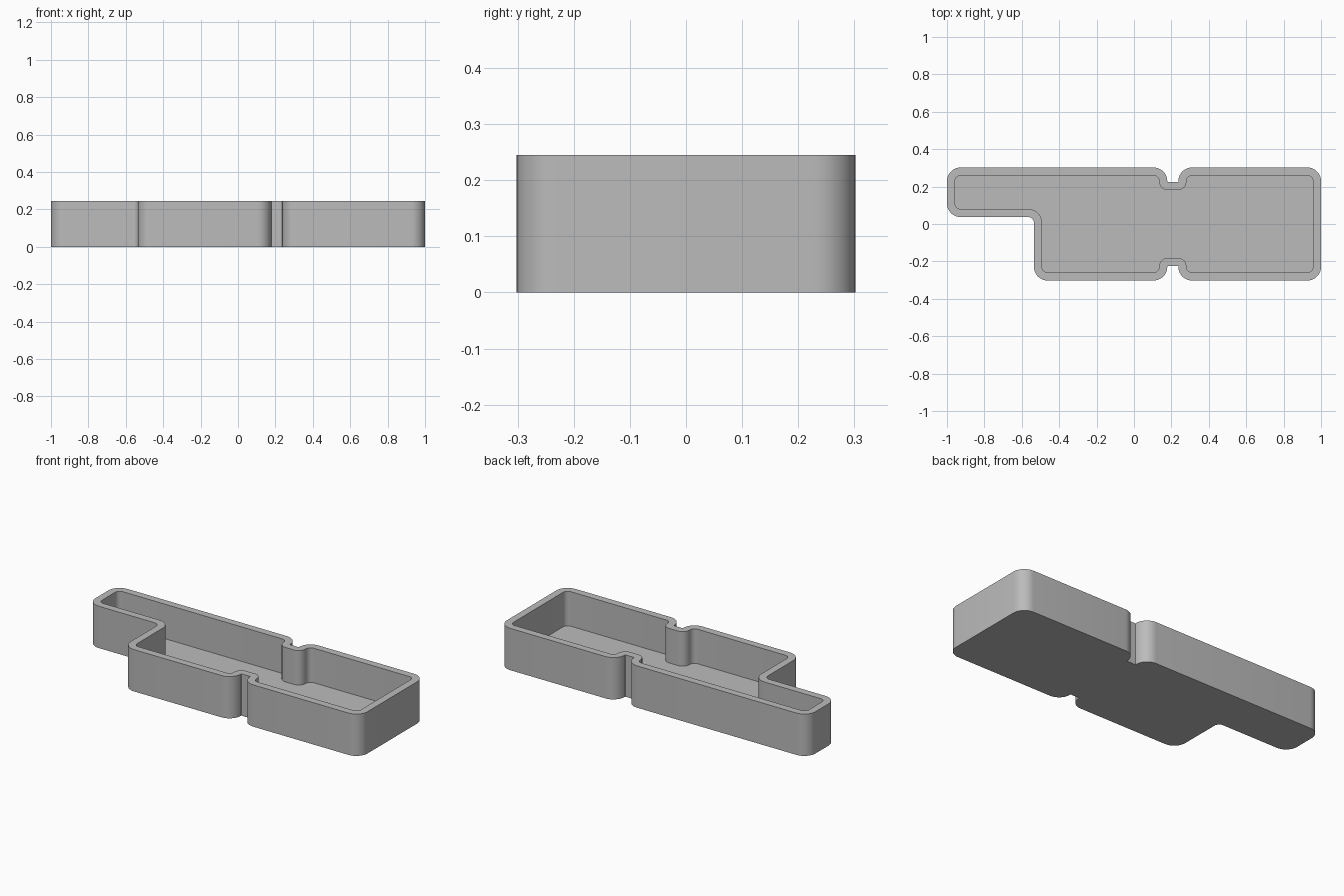
import bpy, bmesh, math
from mathutils import Vector

cube = bpy.data.objects.get("Cube")
if cube:
    bpy.data.objects.remove(cube, do_unlink=True)

HEIGHT, WALL, FLOOR = 0.245, 0.043, 0.043
HALF_Y, ROUND = 0.302, 0.073
NOTCH_L, NOTCH_R, NOTCH_Y = 0.178, 0.237, 0.224
STEP_X, STEP_Y = -0.535, 0.037
SEGMENTS = 10
SHARP = 0.002

# Outline corners, counter-clockwise: x, y, fillet radius
notch = [(NOTCH_L, HALF_Y, ROUND), (NOTCH_L, NOTCH_Y, SHARP),
         (NOTCH_R, NOTCH_Y, SHARP), (NOTCH_R, HALF_Y, ROUND)]
corners = [(STEP_X, -HALF_Y, ROUND)]
corners += [(x, -y, r) for x, y, r in notch]
corners += [(1, -HALF_Y, ROUND), (1, HALF_Y, ROUND)]
corners += notch[::-1]
corners += [(-1, HALF_Y, ROUND), (-1, STEP_Y, ROUND), (STEP_X, STEP_Y, 0.03)]


def rounded_outline(inset):
    """Outline moved inward by inset, with an arc at every right-angle corner."""
    points = []
    for i, (x, y, radius) in enumerate(corners):
        p = Vector((x, y))
        before = (p - Vector(corners[i - 1][:2])).normalized()
        after = (Vector(corners[(i + 1) % len(corners)][:2]) - p).normalized()
        turn = 1 if before.cross(after) > 0 else -1
        # the arc centre is shared by the outer and the inner wall
        centre = p + (after - before) * radius
        r = radius - turn * inset
        for k in range(SEGMENTS + 1):
            a = math.pi / 2 * k / SEGMENTS
            points.append(centre + (before * math.sin(a) - after * math.cos(a)) * r)
    return points


def ring(bm, inset, z):
    return [bm.verts.new((p.x, p.y, z)) for p in rounded_outline(inset)]


# Open tray: base, outer wall, rim, inner wall, floor
bm = bmesh.new()
rings = [ring(bm, 0, 0), ring(bm, 0, HEIGHT),
         ring(bm, WALL, HEIGHT), ring(bm, WALL, FLOOR)]
for low, high in zip(rings, rings[1:]):
    for i in range(len(low)):
        j = (i + 1) % len(low)
        bm.faces.new((low[i], low[j], high[j], high[i]))
bm.faces.new(rings[0][::-1])
bm.faces.new(rings[-1])
mesh = bpy.data.meshes.new("tray")
bm.to_mesh(mesh)
bm.free()
tray = bpy.data.objects.new("tray", mesh)
bpy.context.collection.objects.link(tray)

# Plain grey
grey = bpy.data.materials.new("grey")
grey.use_nodes = True
colour = (0.5, 0.5, 0.5, 1)
grey.diffuse_color = colour
grey.node_tree.nodes["Principled BSDF"].inputs["Base Color"].default_value = colour
mesh.materials.append(grey)

bpy.ops.object.select_all(action='DESELECT')
tray.select_set(True)
bpy.context.view_layer.objects.active = tray
bpy.ops.object.shade_smooth_by_angle(angle=math.radians(30))
